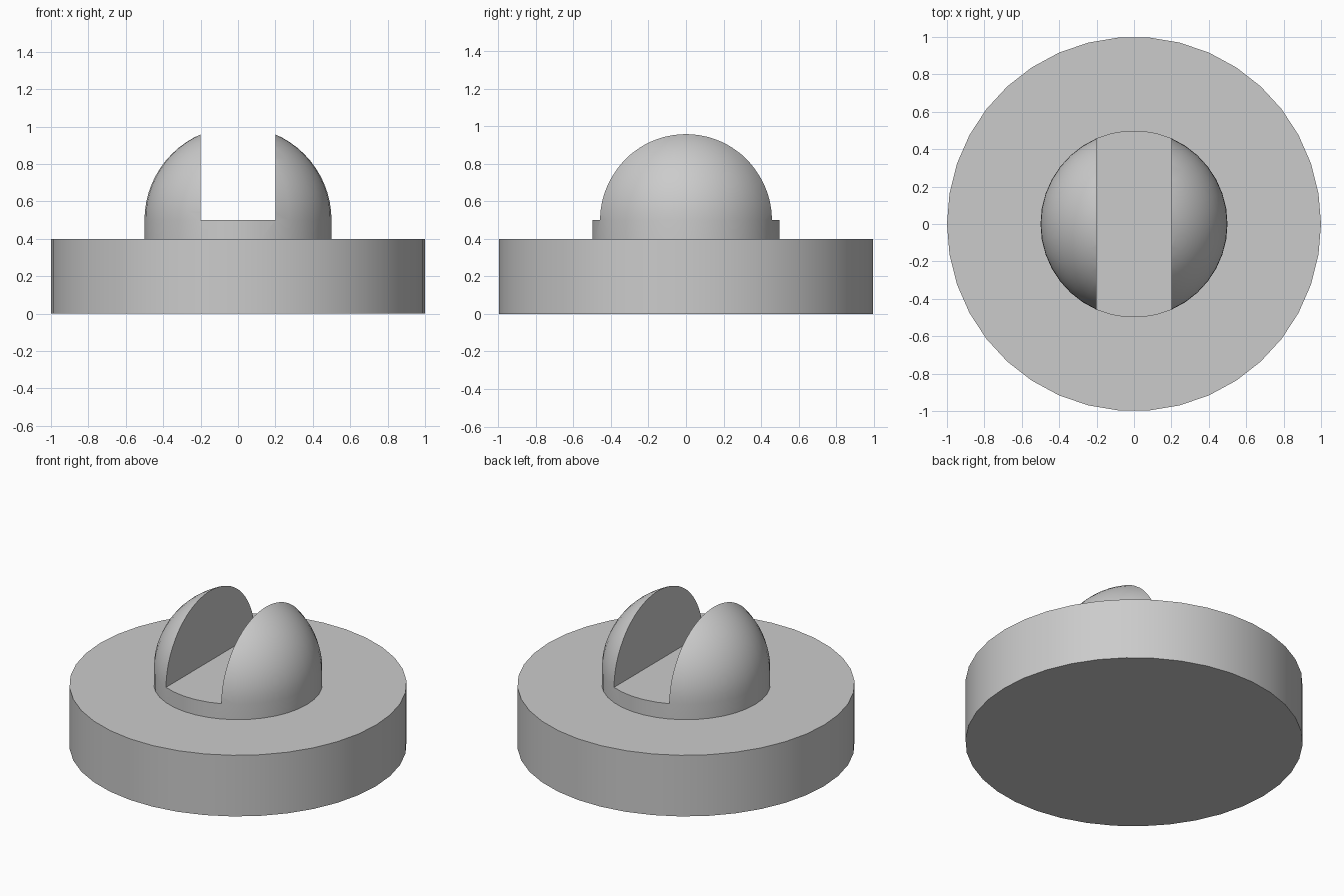
import bpy
import bmesh
from math import cos, sin, pi, radians

SIDES = 38

cube = bpy.data.objects.get("Cube")
if cube:
    bpy.data.objects.remove(cube, do_unlink=True)

# Single grey material
grey = bpy.data.materials.new("plain_grey")
grey.use_nodes = True
colour = (0.6, 0.6, 0.6, 1)
grey.diffuse_color = colour
grey.node_tree.nodes["Principled BSDF"].inputs["Base Color"].default_value = colour


def revolve(name, profile):
    """Spin a (radius, height) profile around the z axis into a closed solid."""
    bm = bmesh.new()
    verts = [bm.verts.new((r, 0, z)) for r, z in profile]
    edges = [bm.edges.new(pair) for pair in zip(verts, verts[1:])]
    bmesh.ops.spin(bm, geom=verts + edges, cent=(0, 0, 0), axis=(0, 0, 1),
                   angle=2 * pi, steps=SIDES)
    bmesh.ops.remove_doubles(bm, verts=bm.verts, dist=0.0001)
    bmesh.ops.recalc_face_normals(bm, faces=bm.faces)
    mesh = bpy.data.meshes.new(name)
    bm.to_mesh(mesh)
    bm.free()
    mesh.materials.append(grey)
    obj = bpy.data.objects.new(name, mesh)
    bpy.context.collection.objects.link(obj)
    return obj


def select_only(obj):
    bpy.ops.object.select_all(action='DESELECT')
    obj.select_set(True)
    bpy.context.view_layer.objects.active = obj


# Round base disc
base = revolve("base_disc", [(0, 0), (1, 0), (1, 0.4), (0, 0.4)])

# Domed knob: short straight collar below a hemisphere
rings = 16
arc = [(0.5 * cos(i * pi / 2 / rings), 0.5 + 0.5 * sin(i * pi / 2 / rings))
       for i in range(rings)]
knob = revolve("slotted_dome", [(0, 0.4), (0.5, 0.4)] + arc + [(0, 1)])

# Slot running front to back through the dome
bpy.ops.mesh.primitive_cube_add(size=1, location=(0, 0, 1))
cutter = bpy.context.object
cutter.name = "slot_cutter"
cutter.scale = (0.4, 2, 1)
cutter.data.materials.append(grey)
cutter.hide_render = True

select_only(knob)
slot = knob.modifiers.new("slot", 'BOOLEAN')
slot.operation = 'DIFFERENCE'
slot.solver = 'EXACT'
slot.object = cutter
bpy.ops.object.modifier_apply(modifier=slot.name)
bpy.data.objects.remove(cutter, do_unlink=True)

# Smooth curved sides, crisp rims
for obj in (base, knob):
    select_only(obj)
    bpy.ops.object.shade_smooth_by_angle(angle=radians(30))
